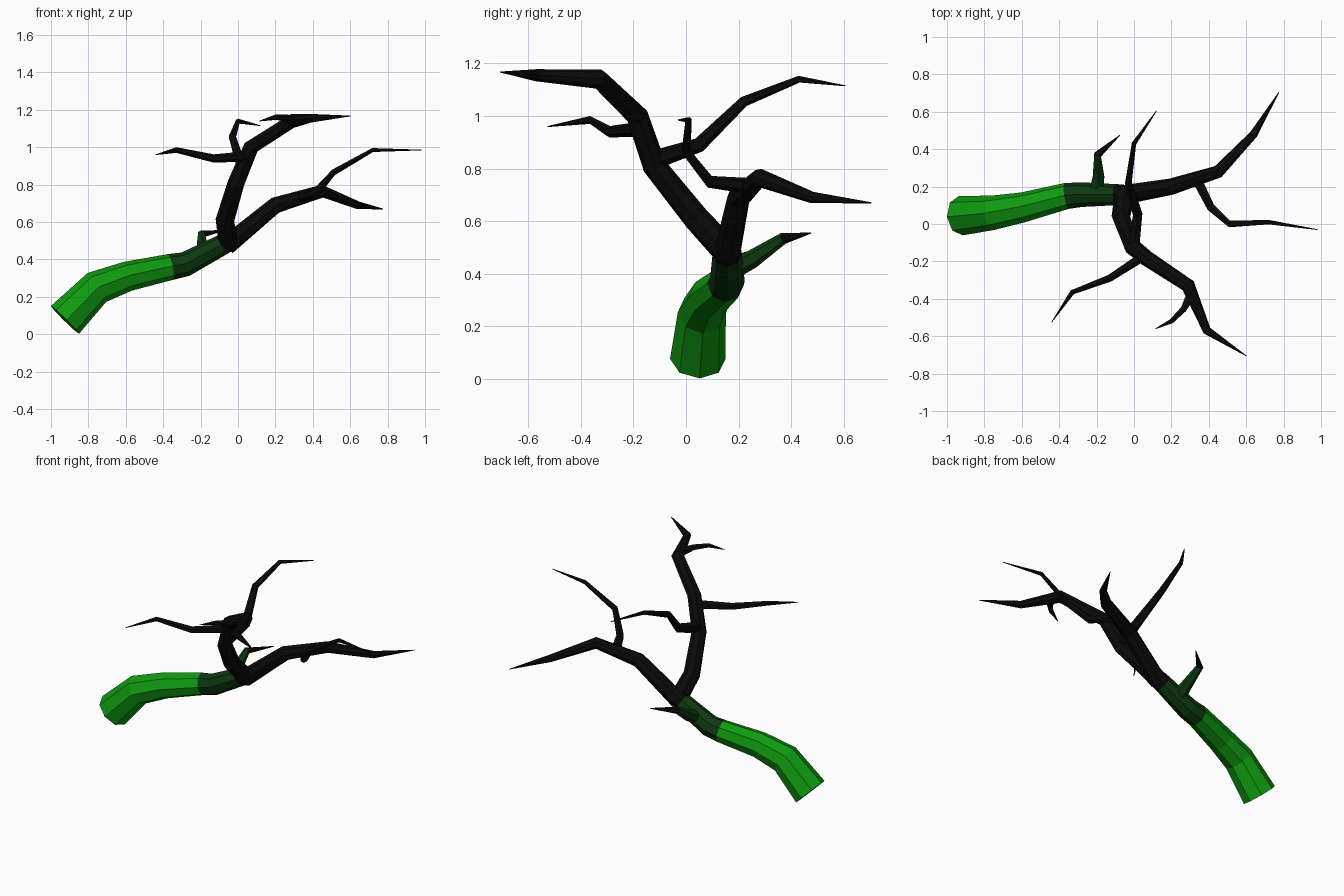
import bpy
import bmesh
import math
from mathutils import Vector

cube = bpy.data.objects.get("Cube")
if cube:
    bpy.data.objects.remove(cube, do_unlink=True)


def make_material(name, colour):
    material = bpy.data.materials.new(name)
    material.use_nodes = True
    material.diffuse_color = (*colour, 1)
    shader = material.node_tree.nodes["Principled BSDF"]
    shader.inputs["Base Color"].default_value = (*colour, 1)
    shader.inputs["Roughness"].default_value = 0.9
    return material


leaf_green = make_material("bright green", (0.005, 0.33, 0.005))
moss_green = make_material("dark green", (0.004, 0.04, 0.005))
charred = make_material("black bark", (0.003, 0.003, 0.003))


def limb(name, points, sides=6, colours=(charred,)):
    """Tapered faceted tube through (x, y, z, radius) points.

    Each segment takes the next colour; the last colour repeats."""
    centres = [Vector(p[:3]) for p in points]
    radii = [p[3] for p in points]
    steps = [(b - a).normalized() for a, b in zip(centres, centres[1:])]
    bm = bmesh.new()
    rings = []
    up = Vector((0, 0, 1))
    for i, (centre, radius) in enumerate(zip(centres, radii)):
        before = steps[max(i - 1, 0)]
        after = steps[min(i, len(steps) - 1)]
        along = (before + after).normalized()
        # carry the ring direction along the path without twist
        up = (up - along * up.dot(along)).normalized()
        side = along.cross(up)
        ring = []
        for k in range(sides):
            angle = math.tau * k / sides
            offset = up * math.cos(angle) + side * math.sin(angle)
            ring.append(bm.verts.new(centre + offset * radius))
        rings.append(ring)

    for i, (low, high) in enumerate(zip(rings, rings[1:])):
        for k in range(sides):
            n = (k + 1) % sides
            face = bm.faces.new((low[k], low[n], high[n], high[k]))
            face.material_index = min(i, len(colours) - 1)
    bm.faces.new(rings[0])
    end = bm.faces.new(rings[-1])
    end.material_index = len(colours) - 1
    bmesh.ops.recalc_face_normals(bm, faces=bm.faces)

    mesh = bpy.data.meshes.new(name)
    bm.to_mesh(mesh)
    bm.free()
    for colour in colours:
        mesh.materials.append(colour)
    obj = bpy.data.objects.new(name, mesh)
    bpy.context.scene.collection.objects.link(obj)
    return obj


TIP = 0.002

# Thick trunk, green at the foot and black at the fork
limb("trunk", [
    (-0.925, 0.045, 0.077, 0.106), (-0.755, 0.06, 0.25, 0.092),
    (-0.59, 0.09, 0.31, 0.08), (-0.36, 0.15, 0.36, 0.07),
    (-0.28, 0.157, 0.375, 0.066), (-0.09, 0.157, 0.475, 0.056),
    (-0.02, 0.157, 0.51, 0.05)],
    sides=8,
    colours=(leaf_green, leaf_green, leaf_green, moss_green, moss_green, charred))

# Short twig on the back of the trunk
limb("trunk_twig", [
    (-0.2, 0.17, 0.42, 0.045), (-0.19, 0.25, 0.455, 0.035),
    (-0.195, 0.37, 0.535, 0.022), (-0.075, 0.475, 0.555, TIP)],
    colours=(moss_green, moss_green, charred))

# Left branch and its offshoot
limb("left_branch", [
    (-0.06, 0.155, 0.475, 0.052), (0.2, 0.2, 0.69, 0.044),
    (0.45, 0.28, 0.765, 0.035), (0.64, 0.48, 0.69, 0.022),
    (0.775, 0.705, 0.67, TIP)], sides=8)
limb("left_branch_offshoot", [
    (0.34, 0.23, 0.735, 0.03), (0.41, 0.09, 0.75, 0.024),
    (0.51, 0, 0.865, 0.018), (0.72, 0.01, 0.985, 0.012),
    (0.98, -0.03, 0.985, TIP)])

# Tall front branch with three offshoots
limb("front_branch", [
    (-0.05, 0.16, 0.48, 0.054), (-0.07, 0.04, 0.61, 0.05),
    (-0.01, -0.12, 0.81, 0.045), (0.07, -0.185, 1, 0.042),
    (0.29, -0.33, 1.14, 0.038), (0.39, -0.57, 1.155, 0.023),
    (0.6, -0.705, 1.167, TIP)], sides=8)
limb("rear_offshoot", [
    (0, -0.1, 0.84, 0.035), (0.02, 0.05, 0.89, 0.028),
    (-0.03, 0.22, 1.055, 0.02), (0, 0.43, 1.14, 0.013),
    (0.12, 0.605, 1.115, TIP)])
limb("right_offshoot", [
    (0.04, -0.18, 0.95, 0.028), (-0.13, -0.29, 0.94, 0.022),
    (-0.33, -0.365, 0.985, 0.015), (-0.44, -0.525, 0.96, TIP)])
limb("top_offshoot", [
    (0.31, -0.37, 1.14, 0.03), (0.265, -0.455, 1.155, 0.019),
    (0.2, -0.52, 1.16, 0.014), (0.115, -0.56, 1.14, TIP)])
